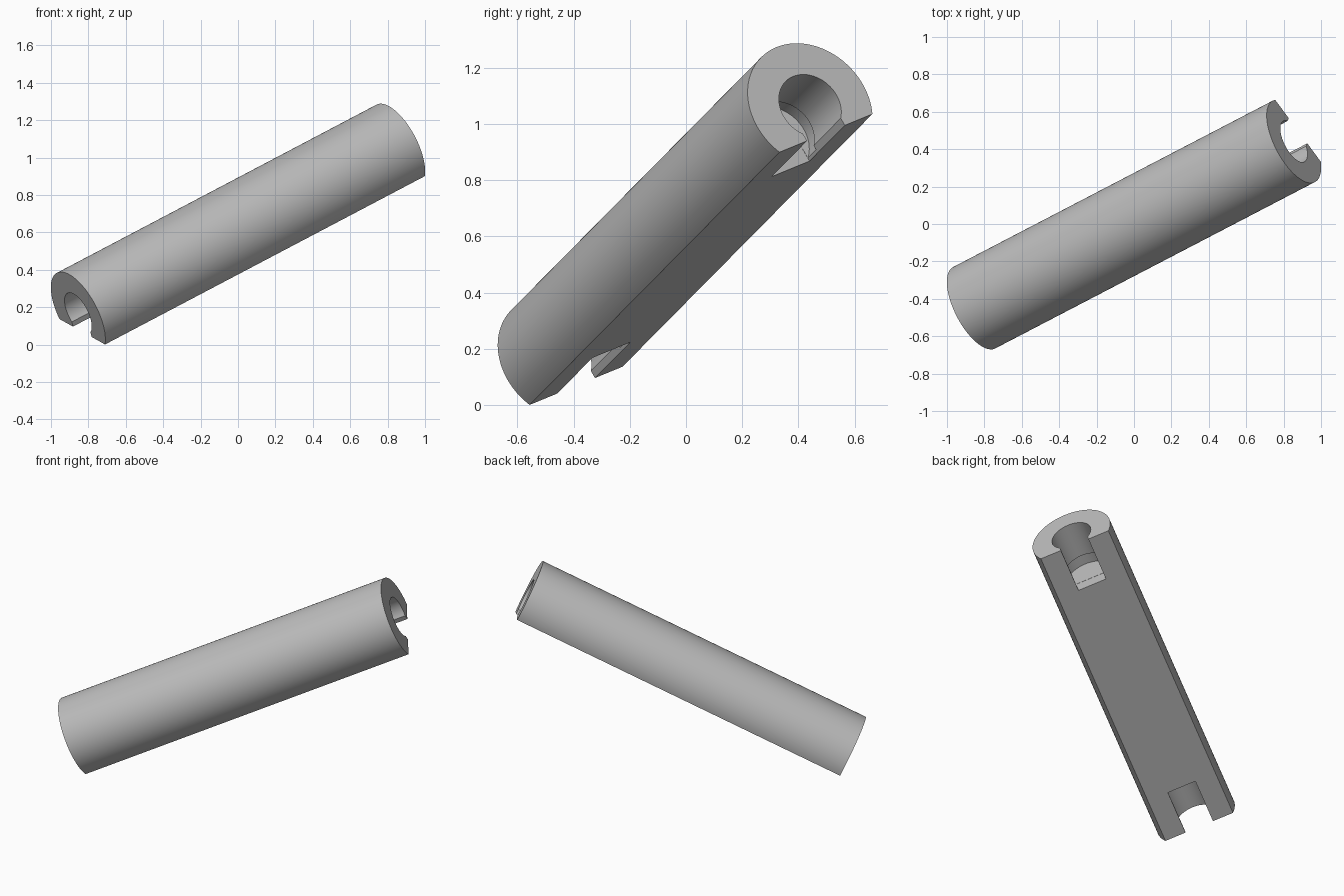
import bpy, bmesh
from math import pi, cos, sin, asin, acos, radians
from mathutils import Vector, Matrix

if "Cube" in bpy.data.objects:
    bpy.data.objects.remove(bpy.data.objects["Cube"])

RADIUS, FLAT, LENGTH = 0.245, 0.115, 2.127     # rod and its flat side
BORE, GROOVE, SLOT = 0.1225, 0.135, 0.088      # radii and slot half width
DEPTH, LIP = 0.30, 0.23

# Rod frame: local z runs along the rod, local x points out of the flat
axis = Vector((1.71, 0.89, 0.90)).normalized()
out = Vector((0.189, 0.489, -0.851))
out = (out - axis * out.dot(axis)).normalized()
side = axis.cross(out)
frame = Matrix((out, side, axis)).transposed().to_4x4()
frame.translation = (0, -0.003, 0.616)

grey = bpy.data.materials.new("light_grey")
grey.use_nodes = True
colour = (0.5, 0.5, 0.5, 1)
grey.diffuse_color = colour
grey.node_tree.nodes["Principled BSDF"].inputs["Base Color"].default_value = colour


def make_object(name, bm):
    bmesh.ops.recalc_face_normals(bm, faces=bm.faces)
    mesh = bpy.data.meshes.new(name)
    bm.to_mesh(mesh)
    bm.free()
    mesh.materials.append(grey)
    obj = bpy.data.objects.new(name, mesh)
    bpy.context.collection.objects.link(obj)
    return obj


def prism(bm, points, z0, z1):
    face = bm.faces.new([bm.verts.new((x, y, z0)) for x, y in points])
    new = bmesh.ops.extrude_face_region(bm, geom=[face])["geom"]
    verts = [v for v in new if isinstance(v, bmesh.types.BMVert)]
    bmesh.ops.translate(bm, verts=verts, vec=(0, 0, z1 - z0))


def arc(radius, start, end, count):
    angles = [start + (end - start) * i / count for i in range(count + 1)]
    return [(radius * cos(a), radius * sin(a)) for a in angles]


# Rod with one flat side
bm = bmesh.new()
corner = acos(FLAT / RADIUS)
prism(bm, arc(RADIUS, corner, 2 * pi - corner, 96), -LENGTH / 2, LENGTH / 2)
rod = make_object("rod", bm)


def cut(name, build):
    bm = bmesh.new()
    build(bm)
    cutter = make_object(name, bm)
    cutter.hide_render = True
    mod = rod.modifiers.new(name, "BOOLEAN")
    mod.operation = "DIFFERENCE"
    mod.solver = "EXACT"
    mod.object = cutter
    bpy.context.view_layer.objects.active = rod
    bpy.ops.object.modifier_apply(modifier=name)
    bpy.data.objects.remove(cutter)


def stepped_bore(bm, end):
    # Turned profile: narrow mouth, wider groove behind the lip
    tip = LENGTH / 2
    steps = [(0, tip + 0.1), (BORE, tip + 0.1), (BORE, tip - LIP),
             (GROOVE, tip - LIP), (GROOVE, tip - DEPTH), (0, tip - DEPTH)]
    verts = [bm.verts.new((r, 0, z * end)) for r, z in steps]
    edges = [bm.edges.new(pair) for pair in zip(verts, verts[1:])]
    bmesh.ops.spin(bm, geom=verts + edges, axis=(0, 0, 1), cent=(0, 0, 0),
                   angle=2 * pi, steps=64)
    bmesh.ops.remove_doubles(bm, verts=bm.verts, dist=0.0001)


def slot(bm, end):
    x0 = 0.04
    box = [(x0, -SLOT), (0.3, -SLOT), (0.3, SLOT), (x0, SLOT)]
    prism(bm, box, end * (LENGTH / 2 - DEPTH - 0.001), end * (LENGTH / 2 + 0.1))


# Open clip socket in each end
for label, end in (("upper", 1), ("lower", -1)):
    cut(label + "_bore", lambda bm: stepped_bore(bm, end))
    cut(label + "_slot", lambda bm: slot(bm, end))

rod.data.transform(frame)
rod.select_set(True)
bpy.context.view_layer.objects.active = rod
bpy.ops.object.shade_smooth_by_angle(angle=radians(30))
